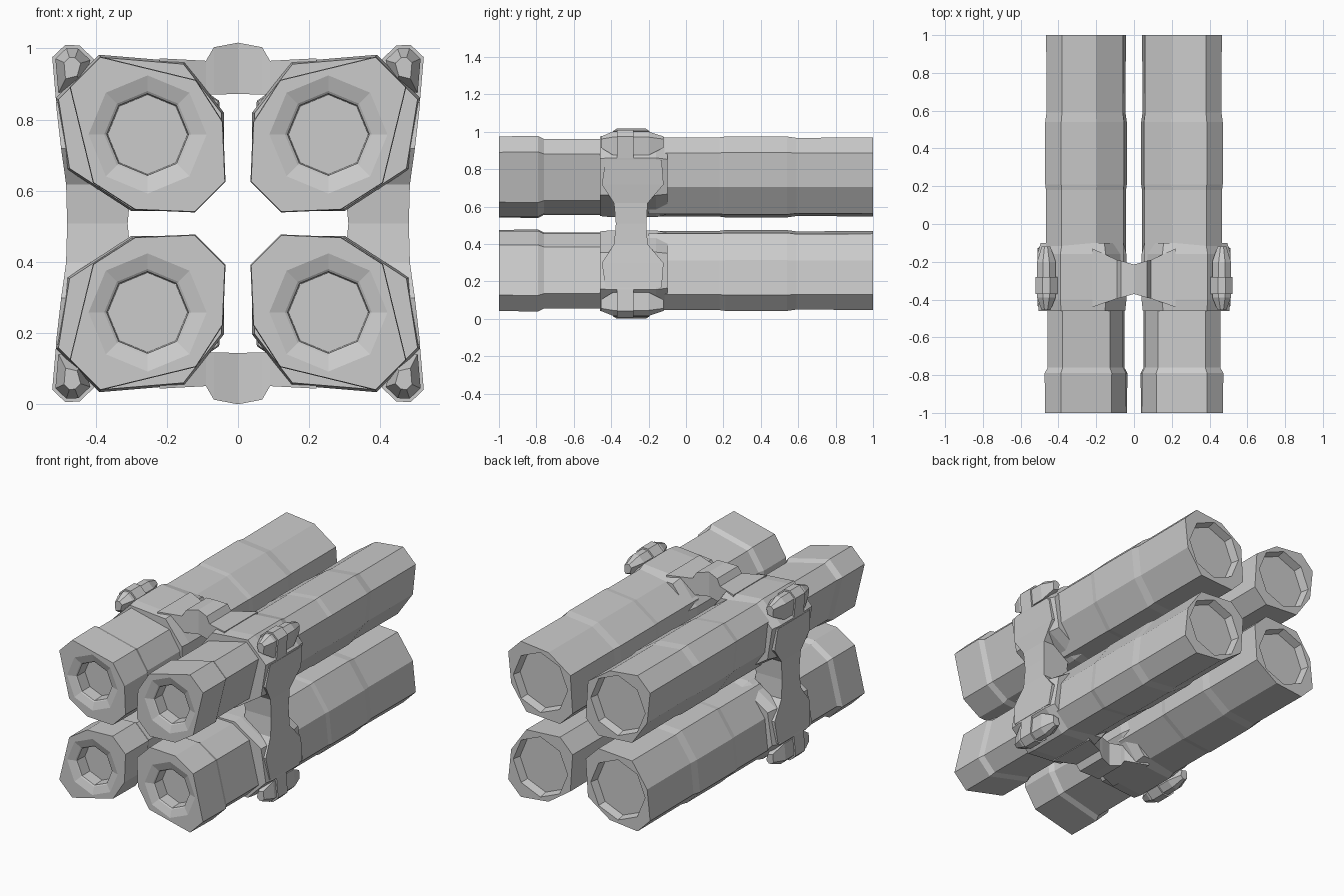
import bpy, bmesh
from math import cos, sin, pi

if "Cube" in bpy.data.objects:
    bpy.data.objects.remove(bpy.data.objects["Cube"])

MID = 0.508            # height of the mirror plane
CX, CZ = 0.254, 0.25   # barrel axis in the upper right quadrant (z relative to MID)


def loft(name, rings, mirror):
    """Skin rings of equal point count, cap both ends, mirror about the centre."""
    bm = bmesh.new()
    rows = [[bm.verts.new(p) for p in r] for r in rings]
    n = len(rows[0])
    for a, b in zip(rows, rows[1:]):
        for i in range(n):
            j = (i + 1) % n
            bm.faces.new((a[i], a[j], b[j], b[i]))
    bm.faces.new(rows[0][::-1])
    bm.faces.new(rows[-1])
    bmesh.ops.recalc_face_normals(bm, faces=bm.faces)
    me = bpy.data.meshes.new(name)
    bm.to_mesh(me)
    bm.free()
    ob = bpy.data.objects.new(name, me)
    ob.location.z = MID
    bpy.context.collection.objects.link(ob)
    m = ob.modifiers.new("mirror", 'MIRROR')
    m.use_axis = tuple(a in mirror for a in "xyz")
    m.use_mirror_merge = False
    return ob


def octagon(y, r):
    return [(CX + r * cos(i * pi / 4), y, CZ + r * sin(i * pi / 4)) for i in range(8)]


# barrel outlines, offsets for half size 0.217, symmetric about the outward diagonal
FRONT = [(0.217, 0.132), (0.132, 0.217), (-0.135, 0.152), (-0.21, 0.035),
         (-0.217, -0.132), (-0.132, -0.217), (0.035, -0.21), (0.152, -0.135)]
REAR = [(0.217, 0.132), (0.132, 0.217), (-0.055, 0.197), (-0.202, 0.095),
        (-0.217, -0.132), (-0.132, -0.217), (0.095, -0.202), (0.197, -0.055)]


def barrel(y, h, shape):
    return [(CX + x * h / 0.217, y, CZ + z * h / 0.217) for x, z in shape]


def section(y, pts, s=1.0):
    """Absolute x, z outline placed at y and scaled about its own middle."""
    mx = sum(p[0] for p in pts) / len(pts)
    mz = sum(p[1] for p in pts) / len(pts)
    return [(mx + (x - mx) * s, y, mz + (z - mz) * s - MID) for x, z in pts]


# front barrels with dished muzzle and octagonal bore
loft("front_barrel", [
    octagon(-0.91, 0.112), octagon(-0.98, 0.115), octagon(-0.985, 0.122), octagon(-1.0, 0.166)] +
    [barrel(y, h, FRONT) for y, h in ((-1.0, 0.217), (-0.79, 0.219), (-0.76, 0.203), (-0.40, 0.203))],
    "xz")

# rear barrels with shallow recess in the back end
loft("rear_barrel", [barrel(y, h, REAR) for y, h in
                     ((-0.2, 0.212), (0.18, 0.212), (0.21, 0.216),
                      (0.54, 0.216), (0.59, 0.209), (1.0, 0.211))] +
     [octagon(1.0, 0.178), octagon(0.95, 0.168)], "xz")

# clamp collars around each barrel
collar = [(0.04, 0.62), (0.12, 0.543), (0.30, 0.543), (0.48, 0.66),
          (0.512, 0.86), (0.39, 0.982), (0.15, 0.962), (0.04, 0.82)]
loft("clamp_collar", [section(y, collar, s) for y, s in
                      ((-0.46, 0.97), (-0.40, 1), (-0.16, 1), (-0.10, 0.93))], "xz")

# corner lugs on tapered pads
lug = [(0.405, 0.97), (0.445, 1.008), (0.485, 1.01), (0.522, 0.975), (0.512, 0.86), (0.43, 0.88)]
loft("corner_lug", [section(y, lug) for y in (-0.37, -0.28)], "xz")
loft("corner_pad", [section(y, lug, s) for y, s in
                    ((-0.455, 0.4), (-0.39, 0.84), (-0.20, 0.84), (-0.12, 0.4))], "xz")


# side links: waisted straps joining upper and lower collars
def strap(z, x0, x1, y0, y1):
    return [(x0, y0, z), (x1, y0, z), (x1, y1, z), (x0, y1, z)]


half = [(0.34, 0.32, 0.512, -0.43, -0.13), (0.21, 0.31, 0.497, -0.45, -0.12),
        (0.11, 0.30, 0.483, -0.385, -0.205)]
loft("side_link", [strap(*r) for r in half] + [strap(0, 0.31, 0.48, -0.375, -0.212)] +
     [strap(-r[0], *r[1:]) for r in reversed(half)], "x")


# top and bottom links: raised bridges between left and right collars
def bridge(x, y0, y1, z0, z1):
    return [(x, y0, z0), (x, y1, z0), (x, y1, z1), (x, y0, z1)]


half = [(0.22, -0.44, -0.13, 0.33, 0.464), (0.09, -0.395, -0.19, 0.362, 0.457),
        (0.068, -0.39, -0.195, 0.362, 0.495)]
loft("bridge_link", [bridge(*r) for r in half] + [bridge(0, -0.37, -0.215, 0.364, 0.508)] +
     [bridge(-r[0], *r[1:]) for r in reversed(half)], "z")
